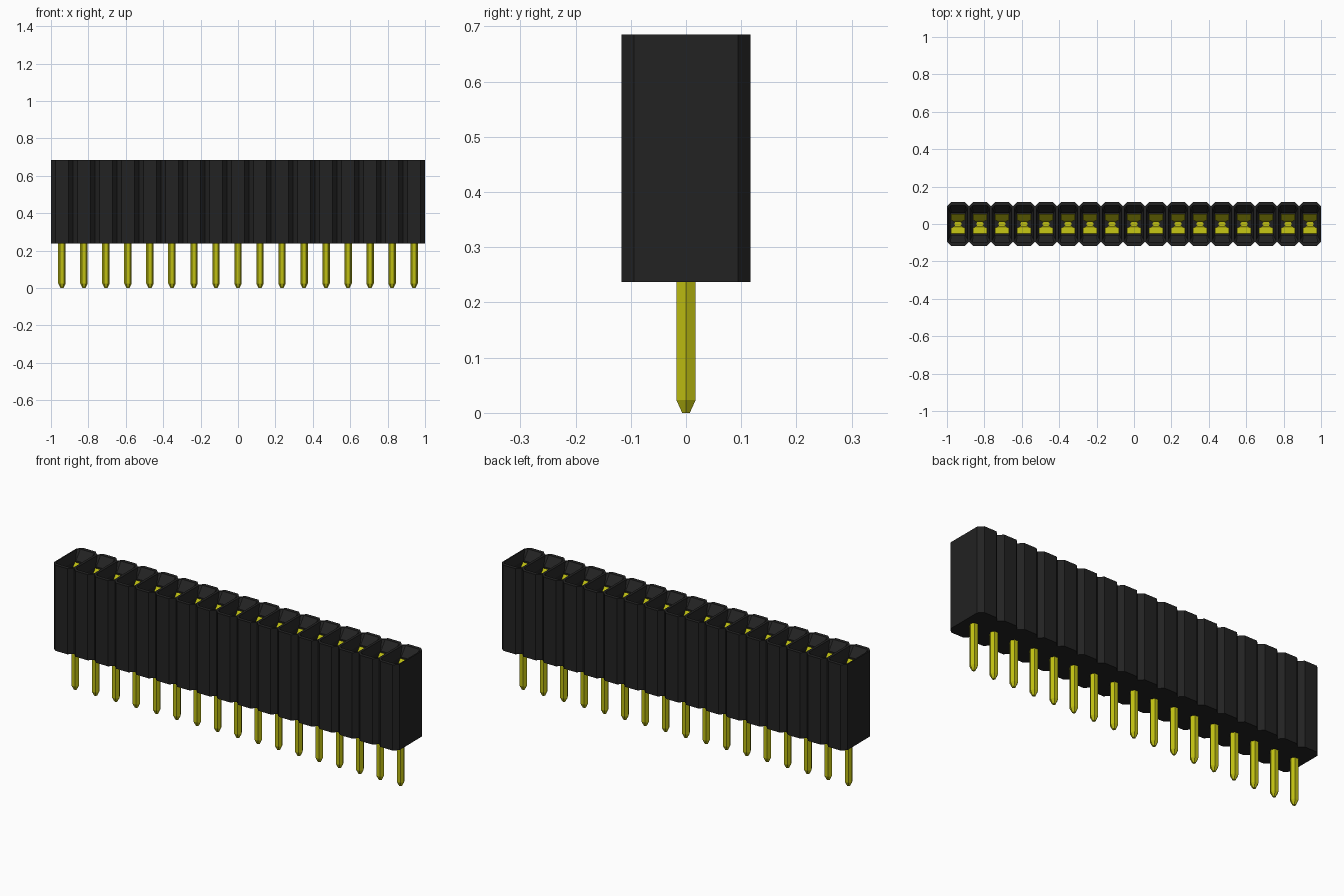
import bpy
import bmesh
from math import cos, sin, pi

COUNT = 17
PITCH = 2 / COUNT
BOTTOM, TOP = 0.237, 0.685

if "Cube" in bpy.data.objects:
    bpy.data.objects.remove(bpy.data.objects["Cube"])


def material(name, color):
    mat = bpy.data.materials.new(name)
    mat.use_nodes = True
    mat.diffuse_color = color
    mat.node_tree.nodes["Principled BSDF"].inputs["Base Color"].default_value = color
    return mat


def finish(bm, name, mat):
    bmesh.ops.remove_doubles(bm, verts=bm.verts, dist=0.0001)
    bmesh.ops.recalc_face_normals(bm, faces=bm.faces)
    mesh = bpy.data.meshes.new(name)
    bm.to_mesh(mesh)
    bm.free()
    mesh.materials.append(mat)
    obj = bpy.data.objects.new(name, mesh)
    bpy.context.collection.objects.link(obj)
    return obj


def octagon(bm, cx, hx, hy, c, z):
    """Rectangle with cut corners; side 0 faces +x and side 4 faces -x."""
    a, b = hx - c, hy - c
    pts = [(hx, -b), (hx, b), (a, hy), (-a, hy), (-hx, b), (-hx, -b), (-a, -hy), (a, -hy)]
    return [bm.verts.new((cx + x, y, z)) for x, y in pts]


def hexagon(bm, cx, r, z):
    return [bm.verts.new((cx + r * cos(i * pi / 3), r * sin(i * pi / 3), z)) for i in range(6)]


def loft(bm, lower, upper, skip=()):
    n = len(lower)
    for i in range(n):
        if i not in skip:
            j = (i + 1) % n
            bm.faces.new((lower[i], lower[j], upper[j], upper[i]))


black = material("black plastic", (0.016, 0.016, 0.016, 1))
yellow = material("yellow metal", (0.52, 0.52, 0.006, 1))
centres = [(i - (COUNT - 1) / 2) * PITCH for i in range(COUNT)]

# Housing: one cut-corner cell per pin, with a funnel leading into each socket
bm = bmesh.new()
for i, cx in enumerate(centres):
    base = octagon(bm, cx, PITCH / 2, 0.117, 0.023, BOTTOM)
    rim = octagon(bm, cx, PITCH / 2, 0.117, 0.023, TOP)
    mouth = octagon(bm, cx, 0.052, 0.098, 0.012, TOP)
    throat = octagon(bm, cx, 0.039, 0.058, 0.002, TOP - 0.045)
    floor = octagon(bm, cx, 0.039, 0.058, 0.002, BOTTOM + 0.04)
    # No walls where neighbouring cells join
    skip = [s for s, joined in ((0, i < COUNT - 1), (4, i > 0)) if joined]
    loft(bm, base, rim, skip)
    for lower, upper in ((rim, mouth), (mouth, throat), (throat, floor)):
        loft(bm, lower, upper)
    bm.faces.new(base)
    bm.faces.new(floor)
finish(bm, "housing", black)

# Solder pins: six-sided with a tapered tip
bm = bmesh.new()
for cx in centres:
    rings = [hexagon(bm, cx, r, z) for r, z in ((0.008, 0), (0.02, 0.023), (0.02, BOTTOM + 0.045))]
    for lower, upper in zip(rings, rings[1:]):
        loft(bm, lower, upper)
    bm.faces.new(rings[0])
    bm.faces.new(rings[-1])
finish(bm, "pins", yellow)

# Spring contacts: mirrored leaves that pinch together and flare at the mouth
leaf = [(0.018, 0.022, 0.28), (0.05, 0.022, 0.3), (0.05, 0.022, 0.42),
        (0.014, 0.02, 0.57), (0.024, 0.037, 0.6), (0.052, 0.037, 0.635)]
bm = bmesh.new()
for cx in centres:
    for side in (-1, 1):
        rows = [[bm.verts.new((cx + sx * half, side * y, z)) for sx in (-1, 1)]
                for y, half, z in leaf]
        for low, high in zip(rows, rows[1:]):
            bm.faces.new((low[0], low[1], high[1], high[0]))
contacts = finish(bm, "spring_contacts", yellow)
solid = contacts.modifiers.new("sheet thickness", 'SOLIDIFY')
solid.thickness = 0.005
solid.offset = 0
